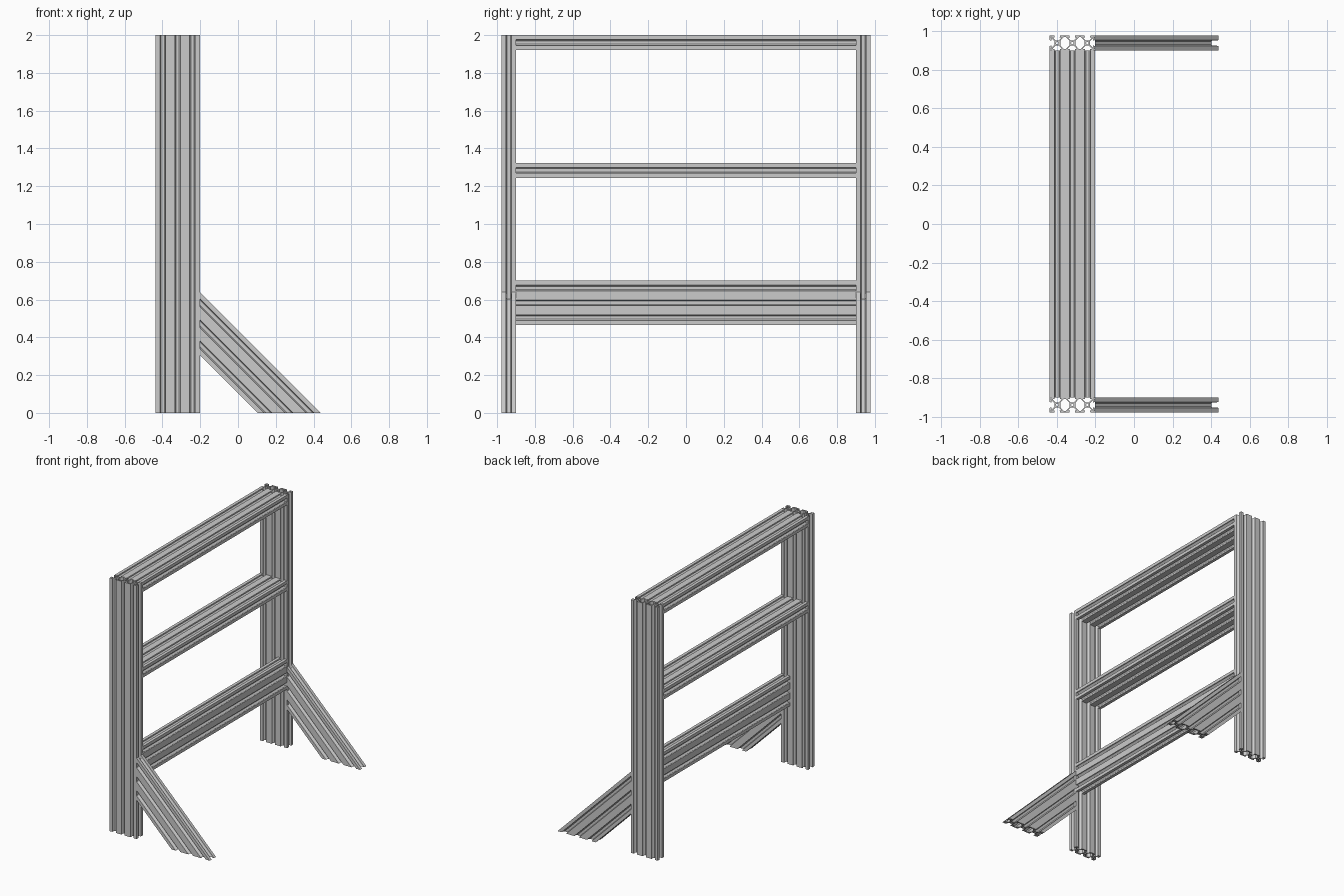
import bpy, bmesh, math
from mathutils import Vector

if "Cube" in bpy.data.objects:
    bpy.data.objects.remove(bpy.data.objects["Cube"])

H = 0.0392            # half of one square profile module
X0, X1 = -0.4375, -0.4375 + 6 * H   # back and front of the frame
XC = (X0 + X1) / 2
YP = 0.978 - H        # post centre line
YI = 0.978 - 2 * H    # inner face of posts

# one T-slot, centred on a module side (x along the side, y outward)
HALF_SLOT = [(0.38, 1.0), (0.33, 0.76), (0.58, 0.76), (0.58, 0.70), (0.22, 0.34)]
SLOT = [(-x, y) for x, y in HALF_SLOT] + HALF_SLOT[::-1]


def profile_loops():
    """Closed loops of the 1 x 3 slotted extrusion section."""
    outer = []
    for side in range(4):
        centres = [-2, 0, 2] if side % 2 == 0 else [0]
        far = 0 if side % 2 == 0 else 2
        half = 3 if side % 2 == 0 else 1
        pts = [(x + c, y + far) for c in centres for x, y in SLOT]
        pts.append((half, 1 + far))
        for x, y in pts:          # turn clockwise by 90 degrees per side
            for _ in range(side):
                x, y = y, -x
            outer.append((x, y))
    loops = [outer]
    for c in (-2, 0, 2):          # round core bores
        loops.append([(c + 0.17 * math.cos(a * math.tau / 12),
                       0.17 * math.sin(a * math.tau / 12)) for a in range(12)])
    for c in (-1, 1):             # hollow chambers between the modules
        loops.append([(c + x, y) for x, y in (
            (0.6, 0.3), (0.14, 0.78), (-0.14, 0.78), (-0.6, 0.3),
            (-0.6, -0.3), (-0.14, -0.78), (0.14, -0.78), (0.6, -0.3))])
    for sx in (-1, 1):            # small corner hollows
        for sy in (-1, 1):
            loops.append([(sx * (2.85 + a), sy * (0.85 + b)) for a, b in
                          ((-.07, -.07), (.07, -.07), (.07, .07), (-.07, .07))])
    return loops


def section_mesh():
    cu = bpy.data.curves.new("section", 'CURVE')
    cu.dimensions = '2D'
    cu.fill_mode = 'BOTH'
    cu.extrude = 1.0
    for loop in profile_loops():
        sp = cu.splines.new('POLY')
        sp.points.add(len(loop) - 1)
        for p, (x, y) in zip(sp.points, loop):
            p.co = (x, y, 0, 1)
        sp.use_cyclic_u = True
        sp.use_smooth = False
    ob = bpy.data.objects.new("section", cu)
    bpy.context.collection.objects.link(ob)
    me = bpy.data.meshes.new_from_object(
        ob.evaluated_get(bpy.context.evaluated_depsgraph_get()))
    bpy.data.objects.remove(ob)
    return me


SECTION = section_mesh()


def bar(name, origin, wide, thin, axis, start, end):
    """Sweep the section along axis; start/end are cutting planes (point, normal)."""
    origin, wide, thin, axis = map(Vector, (origin, wide, thin, axis))
    me = SECTION.copy()
    bm = bmesh.new()
    bm.from_mesh(me)
    bmesh.ops.remove_doubles(bm, verts=bm.verts, dist=1e-4)
    for v in bm.verts:
        p = origin + wide * (v.co.x * H) + thin * (v.co.y * H)
        point, normal = map(Vector, start if v.co.z < 0 else end)
        v.co = p + axis * ((point - p).dot(normal) / axis.dot(normal))
    bmesh.ops.recalc_face_normals(bm, faces=bm.faces)
    for f in bm.faces:
        f.smooth = False
    bm.to_mesh(me)
    bm.free()
    me.name = name
    ob = bpy.data.objects.new(name, me)
    bpy.context.collection.objects.link(ob)


X, Y, Z = (1, 0, 0), (0, 1, 0), (0, 0, 1)
R = math.sqrt(0.5)

# posts and mitred diagonal braces on both sides
for s, side in ((-1, "front"), (1, "back")):
    bar(side + "_post", (XC, s * YP, 0), X, Y, Z,
        ((0, 0, 0), Z), ((0, 0, 2), Z))
    bar(side + "_brace", (0.4375 - 3 * H / R, s * YP, 0), (R, 0, R), Y, (-R, 0, R),
        ((0, 0, 0), Z), ((X1, 0, 0), X))

# horizontal rails between the posts
ENDS = (((0, -YI, 0), Y), ((0, YI, 0), Y))
bar("top_rail", (XC, 0, 2 - H), X, Z, Y, *ENDS)
bar("middle_rail", (XC, 0, 1.284), X, Z, Y, *ENDS)
bar("lower_rail", (X1 - H, 0, 0.583), Z, X, Y, *ENDS)
bpy.data.meshes.remove(SECTION)
